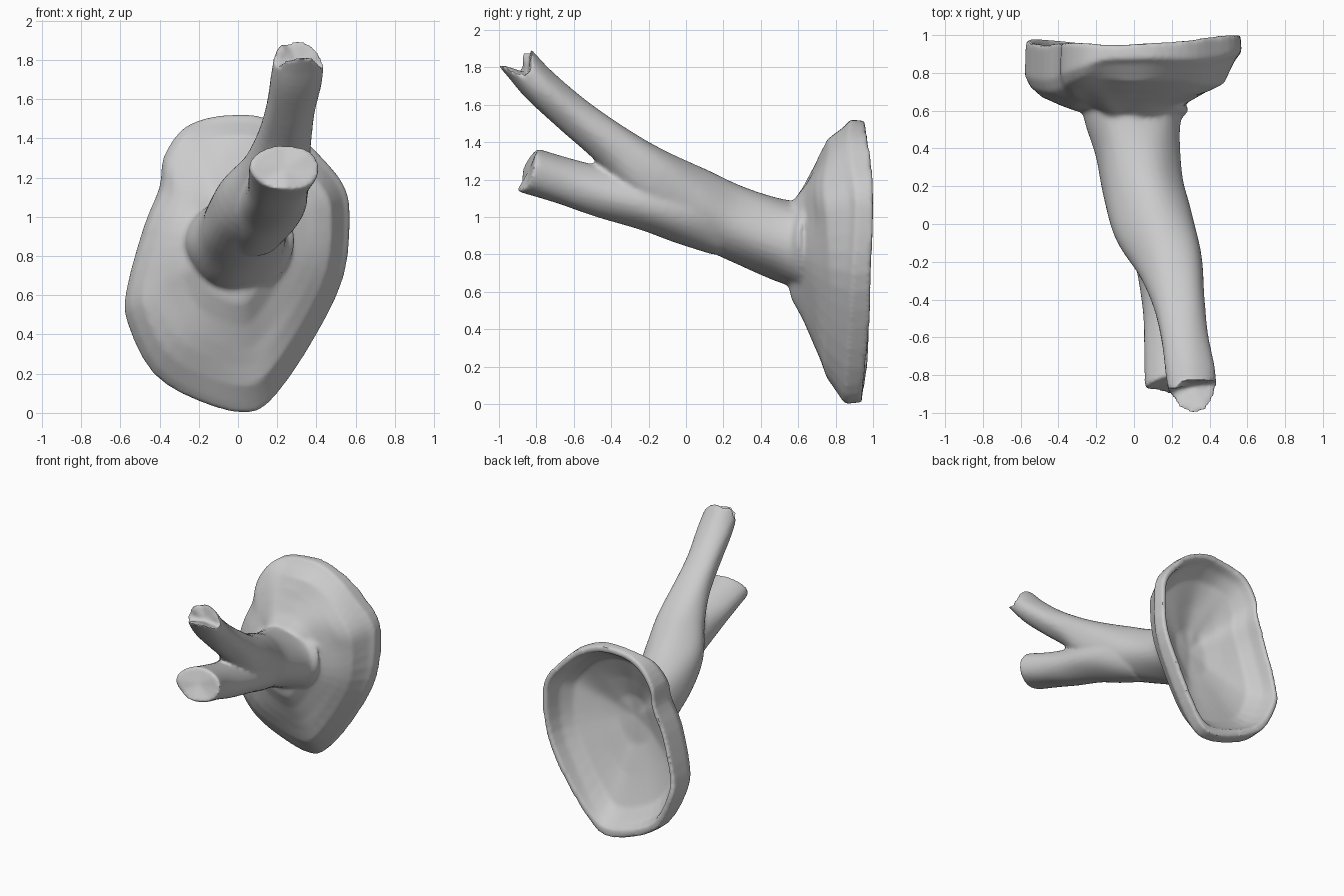
import bpy, bmesh, math
from mathutils import Vector

if "Cube" in bpy.data.objects:
    bpy.data.objects.remove(bpy.data.objects["Cube"])


def bridge(bm, a, b):
    n = len(a)
    for i in range(n):
        bm.faces.new((a[i], a[(i + 1) % n], b[(i + 1) % n], b[i]))


def cap(bm, ring, point):
    c = bm.verts.new(point)
    for i in range(len(ring)):
        bm.faces.new((ring[i], ring[(i + 1) % len(ring)], c))


def spline(pts, per, closed):
    """Catmull-Rom resampling of a list of tuples."""
    pts = [Vector(p) for p in pts]
    n, out = len(pts), []
    for i in range(n if closed else n - 1):
        q = [pts[(i + k) % n] if closed else pts[min(max(i + k, 0), n - 1)] for k in (-1, 0, 1, 2)]
        for s in range(per):
            t = s / per
            out.append(0.5 * (2 * q[1] + (q[2] - q[0]) * t + (2 * q[0] - 5 * q[1] + 4 * q[2] - q[3]) * t * t
                              + (3 * q[1] - q[0] - 3 * q[2] + q[3]) * t ** 3))
    return out if closed else out + [pts[-1]]


def limb(bm, path, jag, recess, ridge=0.0, start_recess=0.0, sides=32):
    """Tapered tube; path rows are x, y, z, half width, half height."""
    rows = spline([Vector(p) for p in path], 4, False)
    rings = []
    for k, r in enumerate(rows):
        a, b = rows[max(k - 1, 0)], rows[min(k + 1, len(rows) - 1)]
        t = (Vector(b[:3]) - Vector(a[:3])).normalized()
        u = (Vector((1, 0, 0)) - t * t.x).normalized()
        v = u.cross(t).normalized()
        if v.z < 0:
            v = -v
        ring = []
        for i in range(sides):
            ang = math.tau * i / sides
            w = 1 + ridge * math.sin(3 * ang + 0.25 * k) + 0.5 * ridge * math.sin(5 * ang - 0.4 * k)
            p = Vector(r[:3]) + u * r[3] * w * math.cos(ang) + v * r[4] * w * math.sin(ang)
            if k == len(rows) - 1:
                f = i / sides * len(jag)
                j0, j1 = jag[int(f)], jag[(int(f) + 1) % len(jag)]
                p += t * (j0 + (j1 - j0) * (f % 1))
            ring.append(bm.verts.new(p))
        if rings:
            bridge(bm, rings[-1], ring)
        rings.append(ring)
    cap(bm, rings[0], Vector(rows[0][:3]) - Vector((0, start_recess, 0)))
    cap(bm, rings[-1], Vector(rows[-1][:3]) - t * recess)


def lobe(s, dx, dz):
    """Forward bulges on both flanks of the base, strongest near the rim."""
    a = math.atan2(dz, dx)
    left = max(0, math.cos(a - math.radians(185))) ** 3
    right = max(0, math.cos(a - math.radians(15))) ** 3
    return -(.05 * left + .035 * right) * max(0, 1 - abs(s - .8) / .4)


bm = bmesh.new()

# Flared hollow base: rim outline as x, z, front y, back y
outline = spline([
    (-0.03, 1.52, .85, .95), (-0.17, 1.50, .84, .95), (-0.29, 1.44, .78, .96), (-0.38, 1.30, .74, .96),
    (-0.40, 1.15, .72, .96), (-0.48, 0.95, .70, .95), (-0.57, 0.62, .72, .96), (-0.56, 0.45, .74, .98),
    (-0.43, 0.20, .78, .97), (-0.20, 0.06, .81, .95), (0.05, 0.00, .82, .94), (0.20, 0.10, .82, .95),
    (0.40, 0.40, .84, .98), (0.54, 0.70, .86, .99), (0.57, 1.00, .88, 1.0), (0.54, 1.16, .87, 1.0),
    (0.42, 1.31, .84, .99), (0.29, 1.43, .84, .97), (0.12, 1.51, .85, .96)], 3, True)
# Base profile: scale from the centre, then y (or the rim's own y)
profile = [(.20, .535), (.35, .565), (.48, .625), (.62, .67), (.72, .70), (.84, .74), (.95, 'front'), (1.0, 'mid'),
           (.99, 'back'), (.925, 'back'), (.88, .89), (.77, .80), (.5, .715), (.25, .65)]
rings = []
for k, (s, y) in enumerate(profile):
    ring = []
    for i, (ox, oz, yf, yb) in enumerate(outline):
        ang = math.tau * i / len(outline)
        if y == 'front':
            yy = yf
        elif y == 'mid':
            yy = yf * .75 + yb * .25
        elif y == 'back':
            yy = yb
        else:
            yy = y + .012 * math.sin(5 * ang + k) * s + lobe(s, ox, oz - .86)
            if k < 6:
                yy += (yf - .80) * s * .6
        ring.append(bm.verts.new((ox * s, yy, .86 + (oz - .86) * s)))
    if rings:
        bridge(bm, rings[-1], ring)
    rings.append(ring)
cap(bm, rings[0], (0, .53, .86))
cap(bm, rings[-1], (0, .63, .86))

# Trunk running on into the upper, broken branch
limb(bm, [(0, .64, .86, .295, .25), (-.005, .55, .87, .258, .222), (.015, .4, .915, .225, .205),
          (.045, .2, .99, .215, .195), (.105, 0, 1.085, .215, .195), (.19, -.2, 1.22, .178, .165),
          (.235, -.4, 1.39, .14, .12), (.265, -.6, 1.545, .125, .105), (.295, -.78, 1.70, .132, .10),
          (.31, -.88, 1.81, .128, .095)],
     [-.06, .0, .02, .04, .02, .05, -.02, -.03, .06, .09, .09, .0], .05, .025, .07)

# Lower cut branch
limb(bm, [(.08, .2, .95, .16, .16), (.13, 0, 1.02, .18, .165), (.175, -.2, 1.075, .17, .15),
          (.20, -.45, 1.13, .155, .135), (.215, -.65, 1.19, .16, .125), (.24, -.84, 1.25, .18, .125)],
     [0, .01, -.01, 0, .01, 0, .03, .0], .0, .02)

bmesh.ops.recalc_face_normals(bm, faces=bm.faces)
mesh = bpy.data.meshes.new("forked_branch")
bm.to_mesh(mesh)
bm.free()
obj = bpy.data.objects.new("forked_branch", mesh)
bpy.context.collection.objects.link(obj)
bpy.context.view_layer.objects.active = obj
obj.select_set(True)

# Fuse the parts into one organic skin
remesh = obj.modifiers.new("fuse", 'REMESH')
remesh.mode = 'VOXEL'
remesh.voxel_size = 0.014
soft = obj.modifiers.new("soften", 'SMOOTH')
soft.factor = 0.5
soft.iterations = 6
bpy.ops.object.modifier_apply(modifier="fuse")
bpy.ops.object.modifier_apply(modifier="soften")
bpy.ops.object.shade_smooth_by_angle(angle=math.radians(45))
